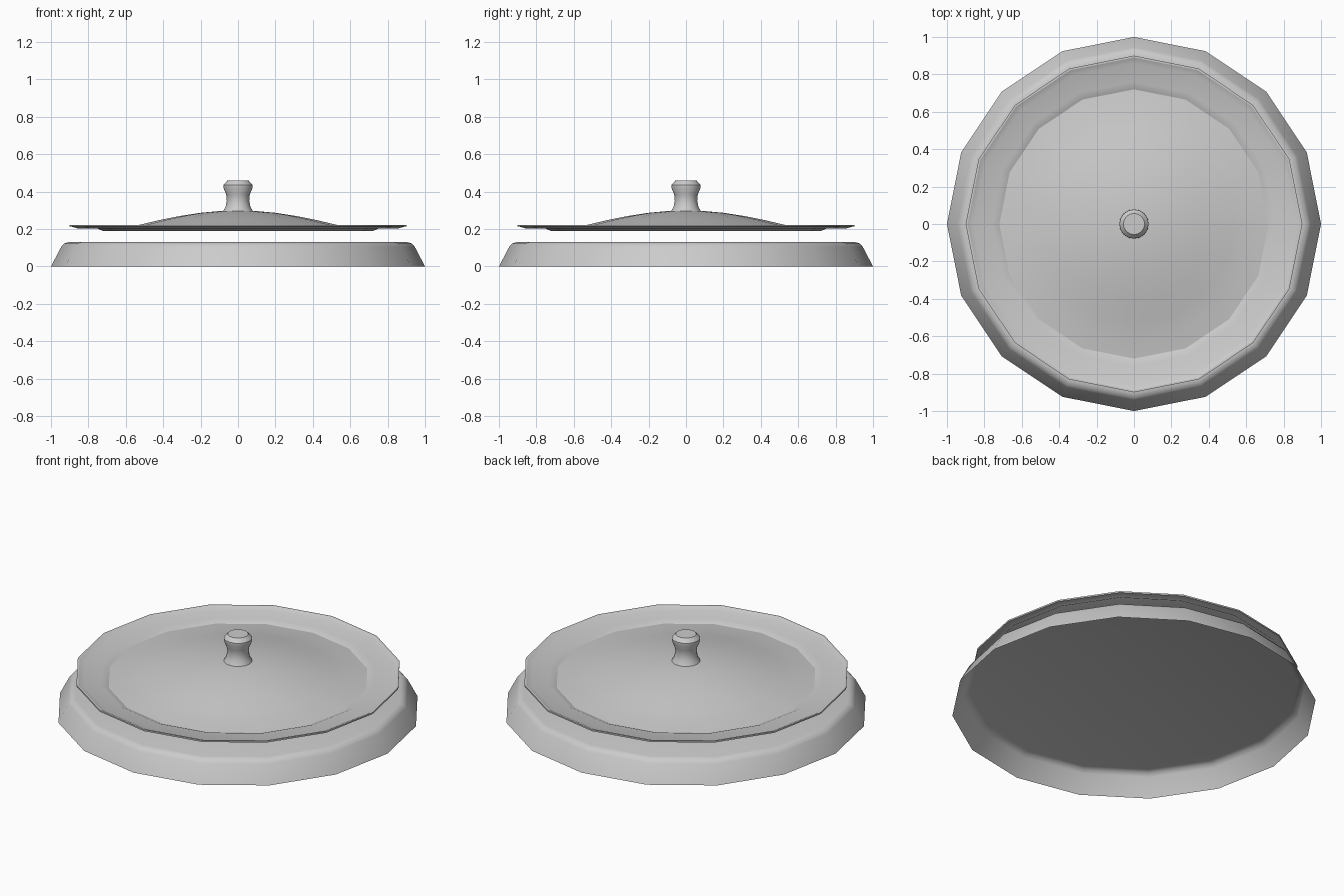
import bpy, bmesh
from math import cos, sin, tau, radians

if "Cube" in bpy.data.objects:
    bpy.data.objects.remove(bpy.data.objects["Cube"])


def lathe(name, profile, sides, angle):
    """Revolve (radius, z) points around z; a radius of 0 closes with a fan."""
    bm = bmesh.new()
    rings = []
    for r, z in profile:
        n = 1 if r == 0 else sides
        rings.append([bm.verts.new((r * cos(tau * i / sides), r * sin(tau * i / sides), z))
                      for i in range(n)])
    for a, b in zip(rings, rings[1:]):
        for i in range(sides):
            j = (i + 1) % sides
            if len(b) == 1:
                bm.faces.new((a[i], a[j], b[0]))
            else:
                bm.faces.new((a[i], a[j], b[j], b[i]))
    mesh = bpy.data.meshes.new(name)
    bm.to_mesh(mesh)
    bm.free()
    obj = bpy.data.objects.new(name, mesh)
    bpy.context.collection.objects.link(obj)
    bpy.ops.object.select_all(action='DESELECT')
    obj.select_set(True)
    bpy.context.view_layer.objects.active = obj
    bpy.ops.object.shade_smooth_by_angle(angle=radians(angle))
    return obj


# Base: hollow underneath, flat top plate with a softened shoulder
lathe("base", [(1, 0), (0.945, 0.105), (0.93, 0.123), (0.905, 0.13), (0, 0.13)], 16, 50)

# Lid: thin rim, stepped trough, then a shallow dome
lathe("lid", [(0.86, 0.204), (0.89, 0.213), (0.9, 0.213), (0.9, 0.222), (0.89, 0.222),
              (0.86, 0.208), (0.76, 0.206), (0.72, 0.189), (0.62, 0.203), (0.53, 0.222),
              (0.42, 0.248), (0.31, 0.27), (0.2, 0.287), (0.1, 0.296), (0, 0.299)], 16, 25)

# Knob: waisted stem with a chamfered cap
lathe("knob", [(0.08, 0.294), (0.066, 0.32), (0.06, 0.35), (0.063, 0.385), (0.078, 0.42),
               (0.078, 0.436), (0.057, 0.459), (0, 0.459)], 16, 35)
